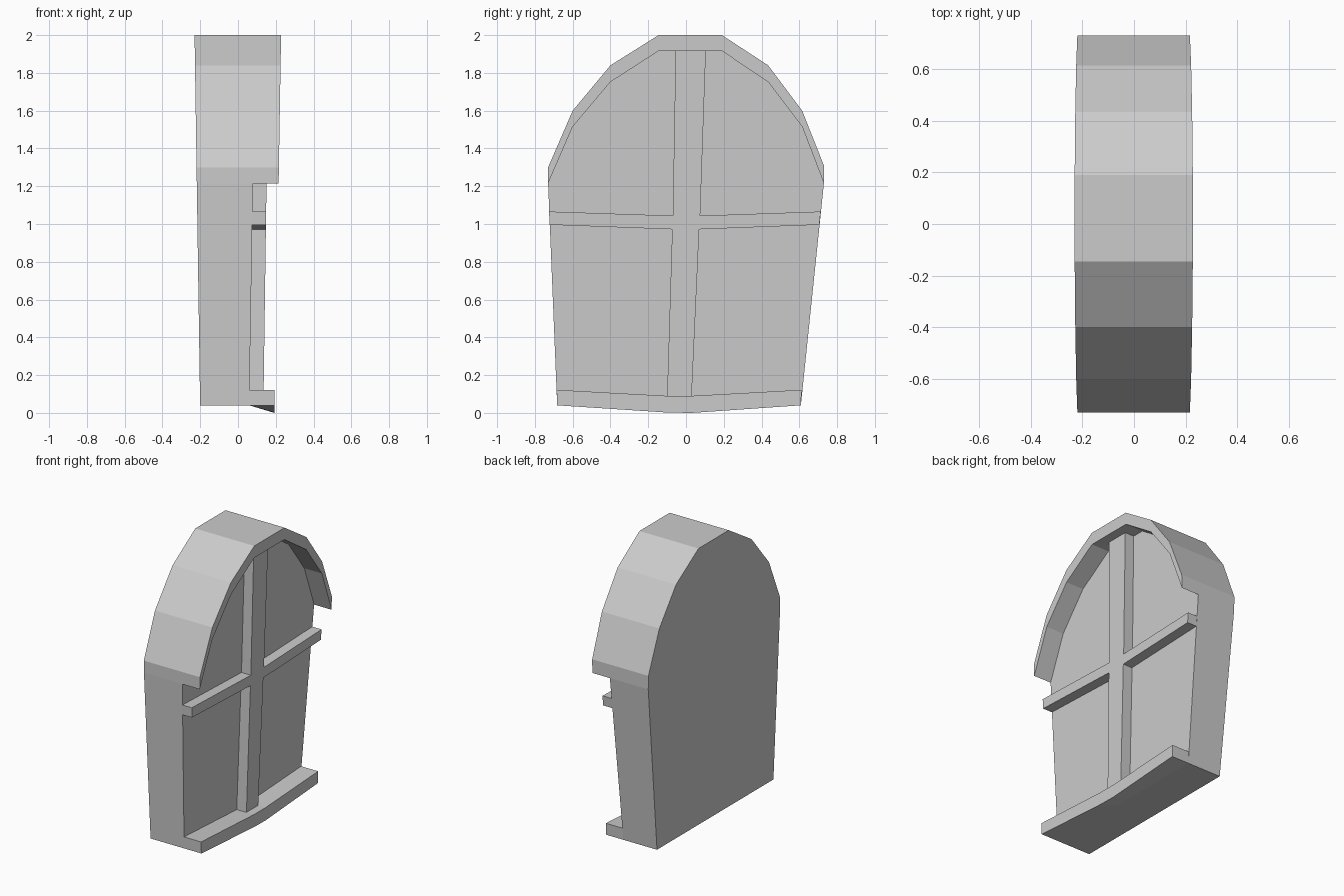
import bpy
import bmesh

if "Cube" in bpy.data.objects:
    bpy.data.objects.remove(bpy.data.objects["Cube"])


def prism(name, outline, x_back, x_front, back_outline=None):
    """Extrude a (y, z) outline along x; each end is a plane x = a + b * z."""
    back_outline = back_outline or outline
    bm = bmesh.new()
    back = [bm.verts.new((x_back[0] + x_back[1] * z, y, z)) for y, z in back_outline]
    front = [bm.verts.new((x_front[0] + x_front[1] * z, y, z)) for y, z in outline]
    bm.faces.new(back)
    bm.faces.new(front)
    n = len(outline)
    for i in range(n):
        j = (i + 1) % n
        bm.faces.new((back[i], back[j], front[j], front[i]))
    bmesh.ops.recalc_face_normals(bm, faces=bm.faces)
    mesh = bpy.data.meshes.new(name)
    bm.to_mesh(mesh)
    bm.free()
    obj = bpy.data.objects.new(name, mesh)
    bpy.context.collection.objects.link(obj)
    return obj


# Leaning planes: the window gets thicker towards the top
BACK = (-0.20, -0.0150)
PANE = (0.059, 0.0165)
BARS = (0.134, 0.0140)
ARCH = (0.195, 0.0165)

# Outer and inner edges of the arch, left foot to right foot
outer = [(-0.73, 1.215), (-0.73, 1.30), (-0.60, 1.60), (-0.40, 1.84), (-0.145, 2.0),
         (0.19, 2.0), (0.435, 1.84), (0.615, 1.60), (0.73, 1.31), (0.73, 1.215)]
inner = [(-0.60, 1.515), (-0.40, 1.752), (-0.145, 1.916),
         (0.19, 1.916), (0.435, 1.752), (0.615, 1.515)]

# Solid body with the glass panel as its front
prism("window_body", [(-0.682, 0.04)] + outer + [(0.608, 0.04)], BACK, PANE)

# Arched hood over the window
prism("arch_hood", outer + inner[::-1], PANE, ARCH)

# Crossed glazing bars in one piece
cross = [(-0.10, 0.09), (-0.073, 0.972), (-0.722, 0.996), (-0.725, 1.066),
         (-0.07, 1.044), (-0.055, 1.916), (0.105, 1.916), (0.075, 1.044),
         (0.713, 1.066), (0.706, 0.996), (0.07, 0.972), (0.03, 0.09)]
prism("glazing_bars", cross, PANE, BARS)

# Sagging sill: front lower edge dips, rear lower edge is straight
sill_top = [(0.612, 0.122), (0.03, 0.09), (-0.10, 0.09), (-0.685, 0.122)]
sill_front = [(-0.682, 0.04), (-0.10, 0.002), (0.03, 0.0), (0.608, 0.04)]
sill_back = [(y, 0.04) for y, z in sill_front]
prism("window_sill", sill_front + sill_top, PANE, (0.193, 0.0), sill_back + sill_top)
